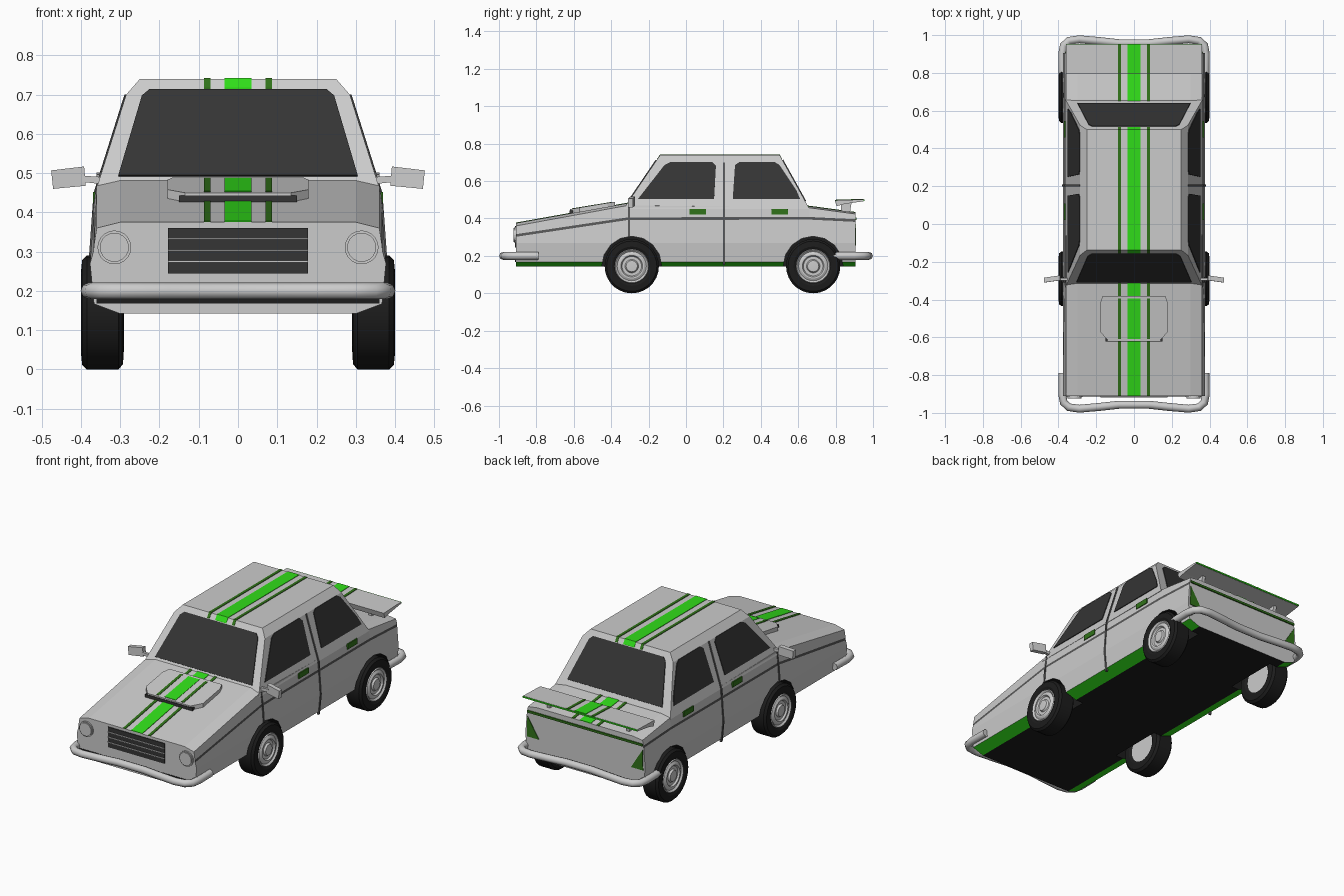
import bpy, bmesh, math
from mathutils import Vector

if "Cube" in bpy.data.objects:
    bpy.data.objects.remove(bpy.data.objects["Cube"])


def mat(name, r, g, b):
    m = bpy.data.materials.new(name)
    m.diffuse_color = (r, g, b, 1)
    m.use_nodes = True
    m.node_tree.nodes["Principled BSDF"].inputs["Base Color"].default_value = m.diffuse_color
    return m


PAINT = mat("paint_grey", .8, .8, .8)
GREEN = mat("bright_green", .03, .72, .01)
DARKGREEN = mat("dark_green", .03, .17, .01)
BLACK = mat("black", .012, .012, .012)
GLASS = mat("dark_glass", .035, .035, .035)
TRIM = mat("dark_trim", .1, .1, .1)


def finish(name, bm, *mats):
    bmesh.ops.recalc_face_normals(bm, faces=bm.faces)
    me = bpy.data.meshes.new(name)
    bm.to_mesh(me)
    bm.free()
    ob = bpy.data.objects.new(name, me)
    bpy.context.collection.objects.link(ob)
    for m in mats:
        if m:
            me.materials.append(m)
    return ob


def select(ob):
    bpy.ops.object.select_all(action='DESELECT')
    ob.select_set(True)
    bpy.context.view_layer.objects.active = ob


def prism(name, pts, vec, m=None):
    """Polygon pushed along a vector."""
    bm = bmesh.new()
    a = [bm.verts.new(p) for p in pts]
    b = [bm.verts.new(Vector(p) + Vector(vec)) for p in pts]
    bm.faces.new(a)
    bm.faces.new(b)
    for i in range(len(a)):
        j = (i + 1) % len(a)
        bm.faces.new((a[i], a[j], b[j], b[i]))
    return finish(name, bm, m)


def pair(name, pts, vec, m=None):
    for side, s in (("right", 1), ("left", -1)):
        prism(f"{name}_{side}", [(s * x, y, z) for x, y, z in pts],
              (s * vec[0], vec[1], vec[2]), m)


def loft(name, rings, mats, band=lambda i: 0):
    bm = bmesh.new()
    vs = [[bm.verts.new(p) for p in r] for r in rings]
    n = len(vs[0])
    for a, b in zip(vs, vs[1:]):
        for i in range(n):
            f = bm.faces.new((a[i], a[(i + 1) % n], b[(i + 1) % n], b[i]))
            f.material_index = band(i)
    bm.faces.new(vs[0])
    bm.faces.new(vs[-1])
    return finish(name, bm, *mats)


# lower body: sections along y, with belt trim, green sill and black floor
def section(y, top, edge, belt):
    half = [(.30, top), (.36, edge), (.367, belt + .008), (.368, belt - .006),
            (.377, .27), (.367, .167), (.30, .142)]
    return [(x, y, z) for x, z in half] + [(-x, y, z) for x, z in half[::-1]]


stations = [(-.91, .375, .36, .308), (-.31, .482, .47, .398),
            (.66, .465, .457, .40), (.905, .432, .424, .388)]
bands = {2: 2, 10: 2, 5: 1, 7: 1, 6: 3}
body = loft("body", [section(*s) for s in stations], (PAINT, GREEN, TRIM, BLACK),
            lambda i: bands.get(i, 0))

# wheel arches cut out of the body
for wy in (-.29, .68):
    for s in (-1, 1):
        ring = [(wy + .16 * math.cos(t), .145 + .16 * math.sin(t))
                for t in (math.tau * k / 16 for k in range(16))]
        cutter = loft("arch_cutter", [[(s * x, y, z) for y, z in ring] for x in (.25, .5)],
                      (PAINT, GREEN, TRIM, BLACK))
        cutter.hide_render = True
        for p in cutter.data.polygons:
            p.material_index = 3
        mod = body.modifiers.new("arch", 'BOOLEAN')
        mod.operation, mod.solver, mod.object = 'DIFFERENCE', 'EXACT', cutter
        select(body)
        bpy.ops.object.modifier_apply(modifier="arch")
        bpy.data.objects.remove(cutter)


# cabin
def front_y(z): return -.138 - (.74 - z) * .68
def rear_y(z): return .5 + (.74 - z) * .555
def side_x(z):
    if z > .45:
        return .364 - (z - .45) * .316
    return .377 - (z - .27) * .072 if z > .27 else .377 - (.27 - z) * .097


loft("cabin", [[(-x, front_y(z), z), (x, front_y(z), z), (x, rear_y(z), z), (-x, rear_y(z), z)]
               for x, z in ((.364, .45), (.285, .70), (.25, .74))], (None,))

# windows
shield = [(.305, .492), (.245, .695), (.225, .712)]
shield += [(-x, z) for x, z in shield[::-1]]
prism("windscreen", [(x, front_y(z), z) for x, z in shield], (0, -.004, .003), GLASS)
prism("rear_window", [(x * .98, rear_y(z), z) for x, z in shield], (0, .004, .003), GLASS)
front_pane = [(-.257, .503), (-.115, .685), (-.085, .70), (.14, .70), (.16, .68), (.15, .503)]
rear_pane = [(.25, .503), (.262, .685), (.285, .70), (.476, .70), (.50, .685), (.59, .55), (.61, .503)]
for n, pane in (("front", front_pane), ("rear", rear_pane)):
    pair(n + "_side_window", [(side_x(z), y, z) for y, z in pane], (.004, 0, .001), GLASS)

# door seams and handles
for n, y, zs in (("middle", .198, (.15, .27, .45, .70)), ("front", -.31, (.30, .39, .47))):
    path = [(side_x(z) + .004, y, z) for z in zs]
    path += [(x - .012, y, z) for x, y, z in path[::-1]]
    pair(n + "_door_seam", path, (0, .011, 0), TRIM)
for n, y in (("front", .02), ("rear", .458)):
    pair(n + "_door_handle", [(.35, y, .422), (.35, y + .088, .422), (.35, y + .088, .452),
                              (.35, y, .452)], (.02, 0, 0), DARKGREEN)


# racing stripes over the bonnet, roof and boot
def stripes(name, path):
    shape = [(y, z - .003) for y, z in path] + [(y, z + .003) for y, z in path[::-1]]
    for n, x, w, m in (("centre", -.035, .07, GREEN), ("right", .07, .016, DARKGREEN),
                       ("left", -.086, .016, DARKGREEN)):
        prism(f"{name}_stripe_{n}", [(x, y, z) for y, z in shape], (w, 0, 0), m)


stripes("bonnet", [(-.91, .375), (-.31, .482)])
stripes("roof", [(front_y(.715), .715), (-.138, .74), (.5, .74), (rear_y(.715), .715)])
stripes("boot", [(.63, .467), (.66, .465), (.905, .432)])
stripes("spoiler", [(.797, .497), (.95, .502)])
stripes("scoop", [(-.61, .451), (-.395, .486)])


# bonnet scoop with dark mouth
def slope(y): return .424 + (y + .62) * .165


outline = [(.165, -.38), (.18, -.42), (.18, -.57), (.135, -.62)]
outline += [(-x, y) for x, y in outline[::-1]]
prism("bonnet_scoop", [(x, y, slope(y) - .012) for x, y in outline], (0, 0, .038))
prism("scoop_mouth", [(-.15, -.623, .425), (.15, -.623, .425), (.15, -.623, .443),
                      (-.15, -.623, .443)], (0, .03, 0), GLASS)

# front grille with bars, dark chin, headlights
def front_box(name, w, z0, z1, y, m=None):
    prism(name, [(-w, y, z0), (w, y, z0), (w, y, z1), (-w, y, z1)], (0, -.91 - y + .01, 0), m)


front_box("grille", .178, .245, .36, -.914, GLASS)
for k in range(3):
    front_box(f"grille_bar_{k + 1}", .178, .273 + k * .029, .277 + k * .029, -.918)
front_box("chin", .36, .168, .19, -.913, BLACK)
for n, r, d in (("headlight_ring", .043, .012), ("headlight_lens", .037, .018)):
    pair(n, [(.315 + r * math.cos(math.tau * k / 20), -.905, .311 + r * math.sin(math.tau * k / 20))
             for k in range(20)], (0, -d, 0))

# tail lights and boot lip
pair("tail_light", [(.365, .90, .255), (.362, .90, .37), (.29, .90, .255)], (0, .009, 0), DARKGREEN)
prism("boot_lip", [(-.362, .90, .392), (.362, .90, .392), (.362, .90, .404), (-.362, .90, .404)],
      (0, .012, 0), DARKGREEN)

# spoiler on two struts with a green trailing edge
wing = [(.805, .466), (.795, .497), (.95, .502), (.95, .492), (.85, .478)]
prism("spoiler", [(-.36, y, z) for y, z in wing], (.72, 0, 0))
prism("spoiler_edge", [(-.36, .95, .493), (-.36, .95, .501), (-.36, .954, .501), (-.36, .954, .493)],
      (.72, 0, 0), GREEN)
pair("spoiler_strut", [(.24, .83, .42), (.24, .875, .42), (.24, .885, .485), (.24, .83, .475)],
     (.02, 0, 0))

# door mirrors
pair("mirror_arm", [(.345, -.30, .472), (.40, -.30, .478), (.40, -.30, .494), (.345, -.30, .49)],
     (0, .015, 0))
pair("mirror", [(.388, -.298, .468), (.471, -.31, .46), (.476, -.31, .507), (.392, -.298, .517)],
     (0, .026, 0))

# tubular bumpers wrapping round the corners
for n, s, end in (("front", -1, .79), ("rear", 1, .79)):
    half = [(.378, end), (.38, .90), (.372, .945), (.345, .97), (.29, .978), (.18, .968), (.08, .957)]
    path = half + [(-x, y) for x, y in half[::-1]]
    cu = bpy.data.curves.new(n + "_bumper", 'CURVE')
    cu.dimensions, cu.bevel_depth, cu.bevel_resolution, cu.use_fill_caps = '3D', .021, 2, True
    sp = cu.splines.new('POLY')
    sp.points.add(len(path) - 1)
    for p, (x, y) in zip(sp.points, path):
        p.co = (x, s * y, .2, 1)
    ob = bpy.data.objects.new(n + "_bumper", cu)
    bpy.context.collection.objects.link(ob)
    select(ob)
    bpy.ops.object.convert(target='MESH')
    bpy.ops.object.shade_smooth_by_angle(angle=math.radians(50))


# wheels: revolved tyre and stepped rim
def revolve(name, prof, s, y, m=None):
    bm = bmesh.new()
    vs = [bm.verts.new((s * x, y, .145 + r)) for x, r in prof]
    es = [bm.edges.new(e) for e in zip(vs, vs[1:])]
    bmesh.ops.spin(bm, geom=vs + es, cent=(0, y, .145), axis=(1, 0, 0), angle=math.tau, steps=28)
    bmesh.ops.remove_doubles(bm, verts=bm.verts, dist=.0005)
    select(finish(name, bm, m))
    bpy.ops.object.shade_smooth_by_angle(angle=math.radians(30))


tyre = [(.30, .085), (.291, .10), (.293, .132), (.305, .145), (.385, .145), (.397, .134),
        (.40, .105), (.39, .085), (.30, .085)]
rim = [(.30, 0), (.30, .088), (.392, .092), (.399, .088), (.39, .078), (.397, .066), (.397, .058),
       (.388, .052), (.388, .036), (.398, .03), (.40, 0)]
for n, y in (("front", -.29), ("rear", .68)):
    for side, s in (("right", 1), ("left", -1)):
        revolve(f"{n}_tyre_{side}", tyre, s, y, BLACK)
        revolve(f"{n}_rim_{side}", rim, s, y)
